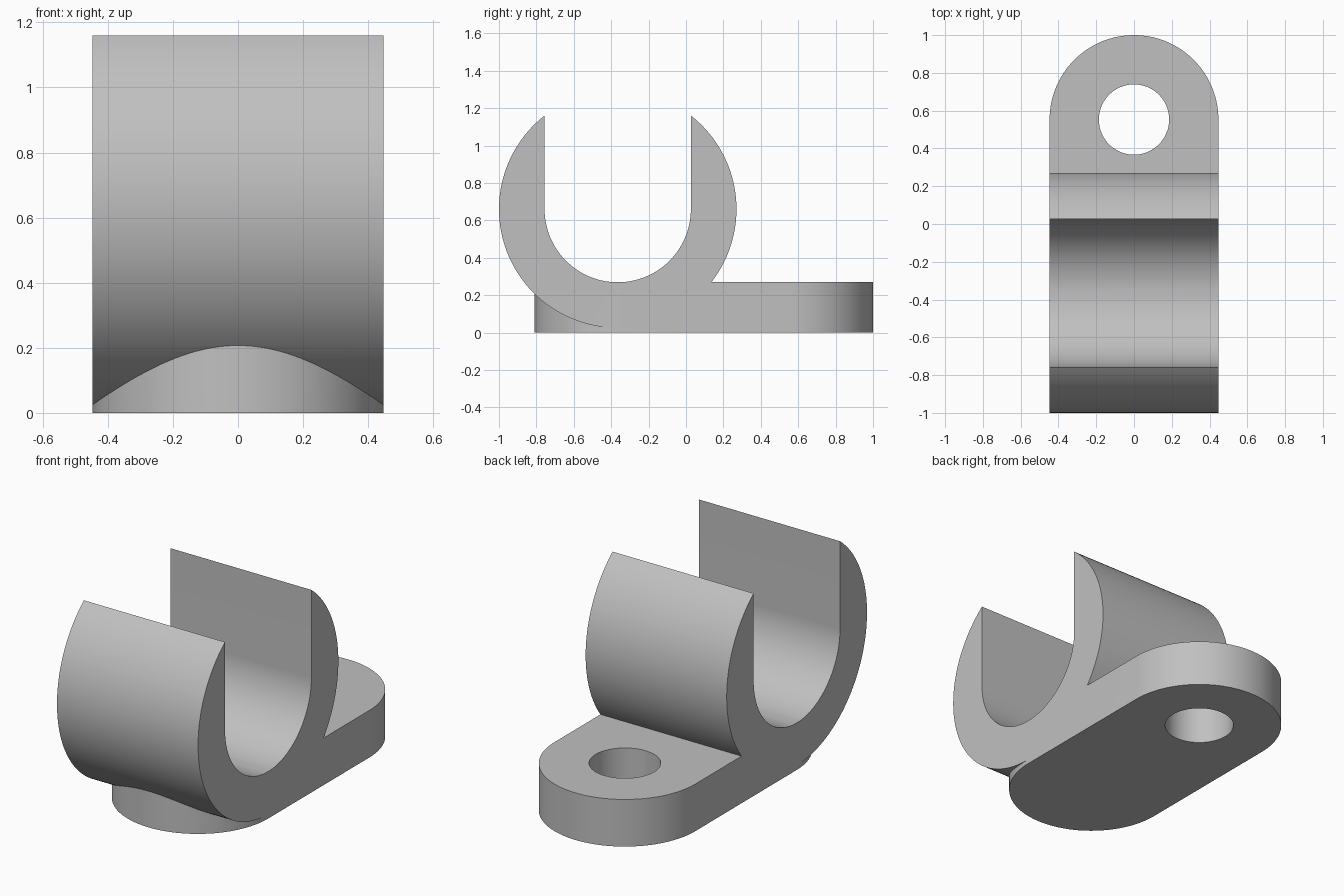
import bpy
from math import sin, cos, pi, asin
from mathutils import Vector

cube = bpy.data.objects.get("Cube")
if cube:
    bpy.data.objects.remove(cube, do_unlink=True)

HALF_W = 0.447                 # half width of the whole part
BASE_H = 0.27                  # thickness of the foot
CRADLE_Y, CRADLE_Z = -0.365, 0.66
OUTER_R, INNER_R = 0.635, 0.391
EAR_Y, HOLE_R = 0.553, 0.186

grey = bpy.data.materials.new("plain grey")
grey.use_nodes = True
colour = (0.53, 0.53, 0.53, 1)
grey.diffuse_color = colour
grey.node_tree.nodes["Principled BSDF"].inputs["Base Color"].default_value = colour


def arc(cx, cy, r, start, end, steps=64):
    return [(cx + r * cos(start + (end - start) * i / steps),
             cy + r * sin(start + (end - start) * i / steps)) for i in range(steps + 1)]


def prism(name, outline, to_3d, direction):
    """Extrude a flat outline along a direction."""
    n = len(outline)
    low = [to_3d(a, b) for a, b in outline]
    high = [p + Vector(direction) for p in low]
    faces = [list(range(n))[::-1], list(range(n, 2 * n))]
    faces += [(i, (i + 1) % n, n + (i + 1) % n, n + i) for i in range(n)]
    mesh = bpy.data.meshes.new(name)
    mesh.from_pydata(low + high, [], faces)
    mesh.materials.append(grey)
    obj = bpy.data.objects.new(name, mesh)
    bpy.context.collection.objects.link(obj)
    return obj


def combine(target, other, operation):
    bpy.context.view_layer.objects.active = target
    mod = target.modifiers.new(operation.lower(), 'BOOLEAN')
    mod.operation, mod.solver, mod.object = operation, 'EXACT', other
    bpy.ops.object.modifier_apply(modifier=mod.name)
    bpy.data.objects.remove(other, do_unlink=True)


# Foot with two round ends
foot_outline = (arc(0, EAR_Y, HALF_W, 0, pi) + arc(0, CRADLE_Y + 0.002, HALF_W, pi, 2 * pi))
clamp = prism("pipe_clamp", foot_outline, lambda x, y: Vector((x, y, 0)), (0, 0, BASE_H))

# Screw hole through the rear ear
hole_outline = arc(0, EAR_Y, HOLE_R, 0, 2 * pi, 96)[:-1]
hole = prism("screw_hole", hole_outline, lambda x, y: Vector((x, y, -0.1)), (0, 0, 0.6))
combine(clamp, hole, 'DIFFERENCE')

# Open cradle: round outside, U-shaped slot inside
tip = pi / 2 - asin(INNER_R / OUTER_R)
cradle_outline = (arc(CRADLE_Y, CRADLE_Z, OUTER_R, pi - tip, 2 * pi + tip, 128)
                  + arc(CRADLE_Y, CRADLE_Z, INNER_R, 2 * pi, pi, 96))
cradle = prism("cradle", cradle_outline,
               lambda y, z: Vector((-HALF_W, y, z)), (2 * HALF_W, 0, 0))
combine(clamp, cradle, 'UNION')

bpy.ops.object.select_all(action='DESELECT')
clamp.select_set(True)
bpy.context.view_layer.objects.active = clamp
bpy.ops.object.shade_smooth_by_angle(angle=pi / 7)
